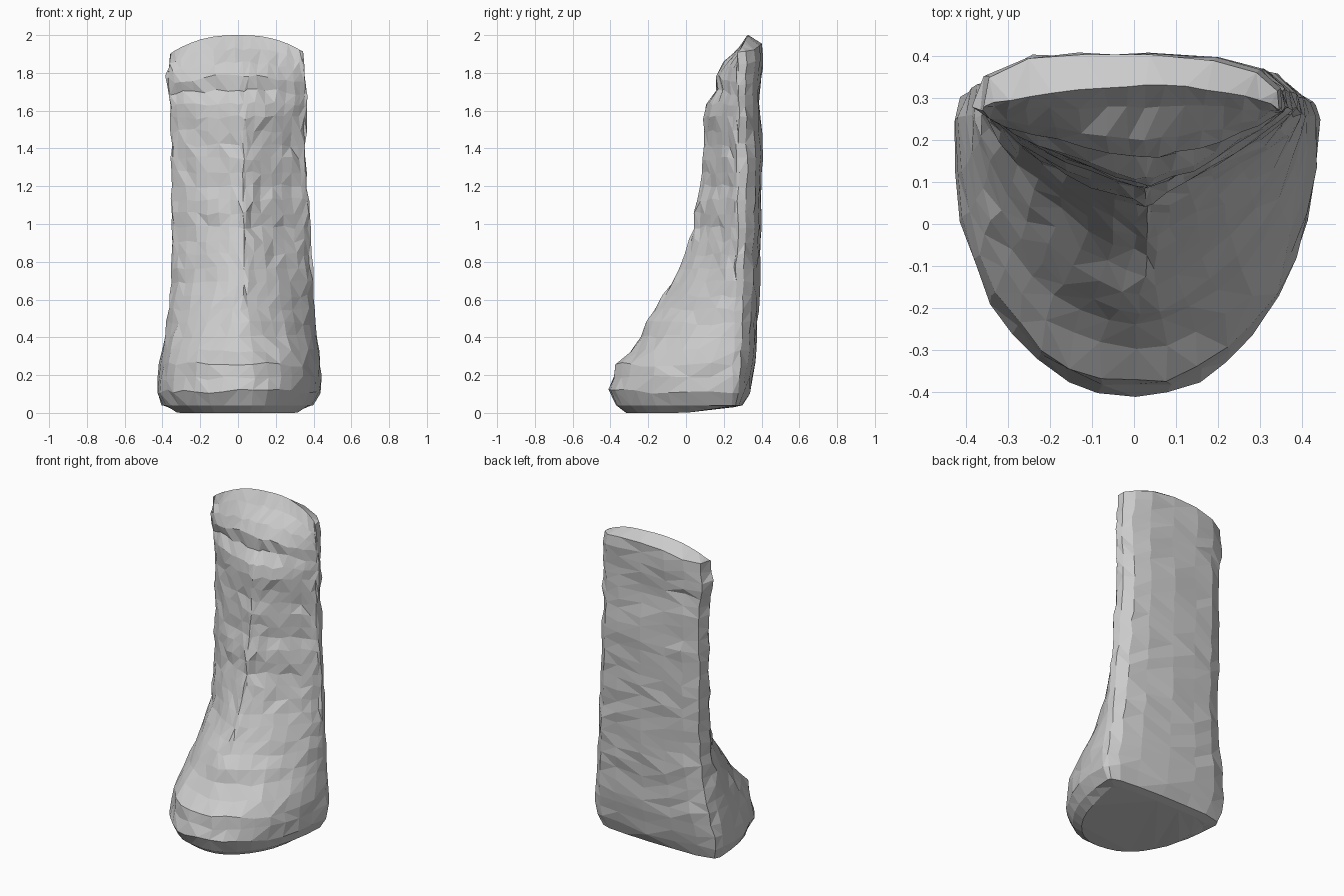
import bpy, bmesh, math, random
from mathutils import Vector

random.seed(11)
cube = bpy.data.objects.get("Cube")
if cube:
    bpy.data.objects.remove(cube, do_unlink=True)

stone = bpy.data.materials.new("pale grey stone")
stone.use_nodes = True
colour = (0.6, 0.6, 0.6, 1)
stone.diffuse_color = colour
stone.node_tree.nodes["Principled BSDF"].inputs["Base Color"].default_value = colour

# Silhouette curves: (height, position)
FRONT = [(.04, -.37), (.13, -.405), (.25, -.375), (.35, -.27), (.45, -.22), (.55, -.15),
         (.66, -.1), (.75, -.03), (.87, -.01), (.95, .045), (1.2, .07), (1.35, .08),
         (1.45, .115), (1.52, .09), (1.6, .09), (1.7, .15), (1.8, .17), (1.88, .23), (2, .33)]
BACK = [(.04, .3), (.1, .33), (.3, .37), (.6, .385), (1, .395), (1.35, .405), (1.7, .385),
        (1.9, .405), (2, .4)]
CORNER = [(.04, .24), (.3, .25), (1, .275), (1.7, .28), (2, .27)]
LOW_X = [(.04, .405), (.13, .44), (.25, .42), (.5, .37), (.7, .35), (1.6, .355), (1.85, .38), (2, .36)]
HIGH_X = [(.04, .395), (.13, .44), (.25, .435), (.5, .41), (1, .38), (1.4, .355), (1.75, .365), (2, .345)]
# Section sharpness of each flank: 1 is an ellipse, 2 a straight wedge
LOW_POWER = [(.35, .95), (.65, 1.35), (1, 1.55), (1.6, 1.55), (2, 1.2)]
HIGH_POWER = [(.3, .95), (.6, 1.5), (1, 1.95), (1.5, 1.75), (2, 1.2)]


def sample(curve, z):
    for (a, va), (b, vb) in zip(curve, curve[1:]):
        if z <= b:
            return va + (vb - va) * max(0, (z - a) / (b - a))
    return curve[-1][1]


# Ring of the shaft: wedge in front, shallow convex slab behind
N_FRONT = 18
BACK_RIM = [(.98, .35), (.85, .7), (.55, .9), (.1, 1), (-.35, 1), (-.7, .93), (-.95, .6)]


def ring(z, ledge):
    front, back, corner = (sample(c, z) for c in (FRONT, BACK, CORNER))
    low, high = sample(LOW_X, z), sample(HIGH_X, z)
    lean = .03 * min(1, max(0, z - .3) / .4)
    points = []
    for i in range(N_FRONT + 1):
        a = math.pi * i / N_FRONT
        c, s = -math.cos(a), max(0, math.sin(a))
        power = sample(HIGH_POWER if c > 0 else LOW_POWER, z)
        x = abs(c) ** power * (high if c > 0 else -low)
        y = corner - (corner - front) * s ** power
        points.append((x + lean * s * s, y - ledge * s))
    for t, depth in BACK_RIM:
        points.append((t * (high if t > 0 else low), corner + (back - corner) * depth))
    return points


# The crown arches across and falls away behind
def crown_drop(x, y):
    return .1 * (abs(x) / .36) ** 2.5 + .7 * max(0, y - .335)


bm = bmesh.new()
LEVELS = 28
BOTTOM = .04
rings = []
for k in range(LEVELS):
    z = BOTTOM + (2 - BOTTOM) * k / (LEVELS - 1)
    end = k in (0, LEVELS - 1)
    ledge = 0 if end else random.uniform(-.012, .012)
    rough = .003 if end else .007
    row = []
    for x, y in ring(z, ledge):
        dz = 0 if end else random.uniform(-.012, .012)
        drop = max(0, (z - 1.6) / .4) * crown_drop(x, y)
        row.append(bm.verts.new((x + random.uniform(-rough, rough),
                                 y + random.uniform(-rough, rough), z + dz - drop)))
    rings.append(row)

# Skin with irregular triangles
count = len(rings[0])
for lower, upper in zip(rings, rings[1:]):
    for i in range(count):
        j = (i + 1) % count
        a, b, c, d = lower[i], lower[j], upper[j], upper[i]
        if random.random() < .5:
            bm.faces.new((a, b, c))
            bm.faces.new((a, c, d))
        else:
            bm.faces.new((a, b, d))
            bm.faces.new((b, c, d))

# Crown cap
bm.faces.new(rings[-1])

# Worn underside, lowest near the front
base = rings[0]
centre = sum((v.co for v in base), Vector()) / count
inner = []
for v in base:
    p = centre + (v.co - centre) * .85
    inner.append(bm.verts.new((p.x, p.y, .03 * min(1, max(0, p.y) / .2))))
for i in range(count):
    j = (i + 1) % count
    bm.faces.new((base[j], base[i], inner[i], inner[j]))
bm.faces.new(inner)

bmesh.ops.triangulate(bm, faces=[f for f in bm.faces if len(f.verts) > 3])
bmesh.ops.recalc_face_normals(bm, faces=bm.faces)

mesh = bpy.data.meshes.new("rock_pillar")
bm.to_mesh(mesh)
bm.free()
mesh.materials.append(stone)
pillar = bpy.data.objects.new("rock_pillar", mesh)
bpy.context.collection.objects.link(pillar)
